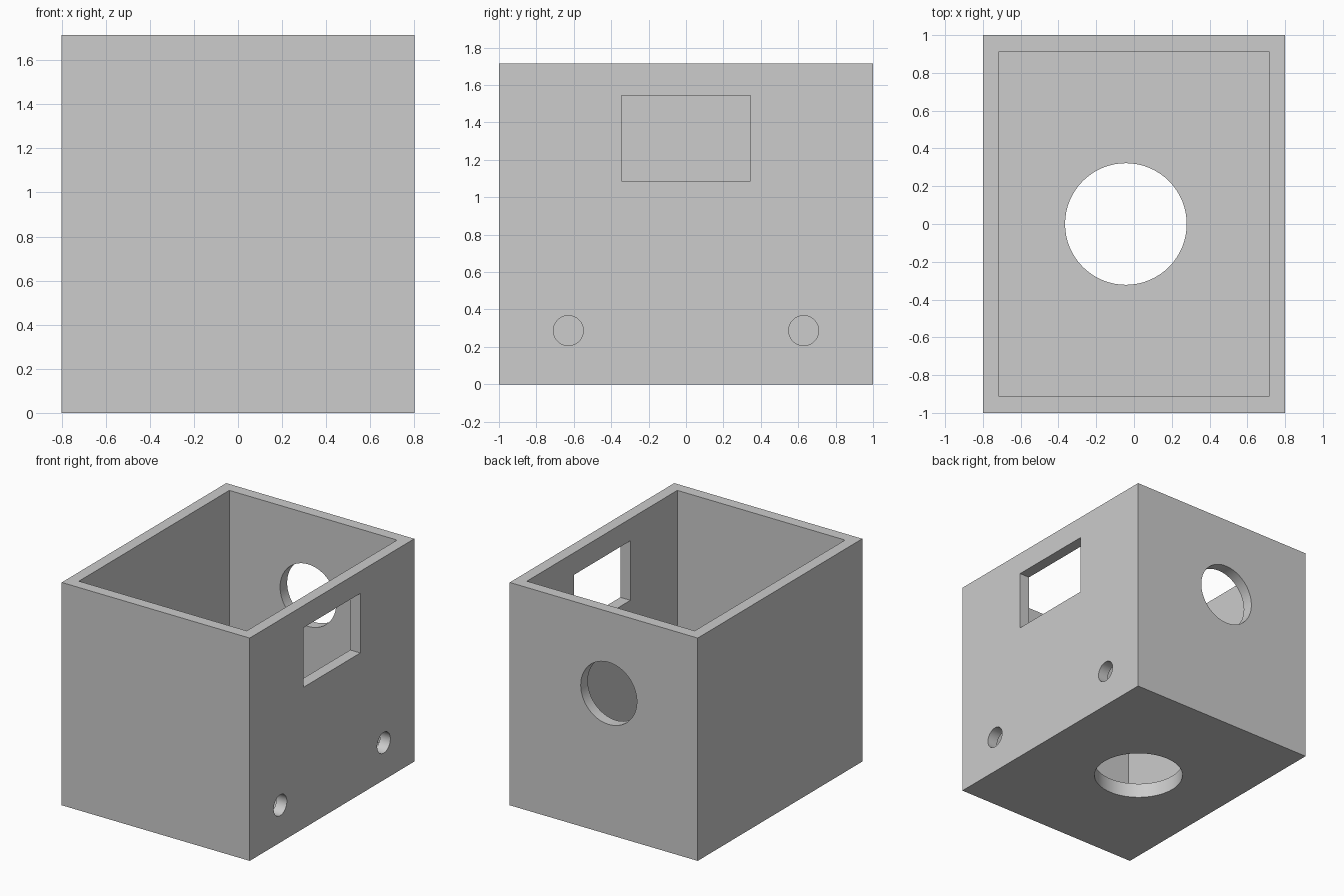
import bpy
import math

if "Cube" in bpy.data.objects:
    bpy.data.objects.remove(bpy.data.objects["Cube"], do_unlink=True)

# Overall sizes
WIDTH, DEPTH, HEIGHT = 1.6, 2.0, 1.714
WALL, FLOOR = 0.086, 0.114
HOLE_X = -0.043

grey = bpy.data.materials.new("plain_grey")
grey.use_nodes = True
colour = (0.604, 0.604, 0.604, 1.0)
grey.diffuse_color = colour
grey.node_tree.nodes["Principled BSDF"].inputs["Base Color"].default_value = colour


def block(name, size, centre):
    bpy.ops.mesh.primitive_cube_add(size=1, location=centre)
    ob = bpy.context.object
    ob.name = name
    ob.scale = size
    bpy.ops.object.transform_apply(location=True, rotation=False, scale=True)
    ob.data.materials.append(grey)
    return ob


def drill(name, radius, length, centre, rotation=(0, 0, 0)):
    bpy.ops.mesh.primitive_cylinder_add(vertices=64, radius=radius, depth=length,
                                        location=centre, rotation=rotation)
    ob = bpy.context.object
    ob.name = name
    ob.data.materials.append(grey)
    return ob


# Solid body of the open box
box = block("open_box", (WIDTH, DEPTH, HEIGHT), (0, 0, HEIGHT / 2))

# Cavity, open at the top
cutters = [block("cavity_cutter", (WIDTH - 2 * WALL, DEPTH - 2 * WALL, HEIGHT),
                 (0, 0, FLOOR + HEIGHT / 2))]

# Rectangular window and two small round holes in the +x wall
side_x = (WIDTH - WALL) / 2
cutters.append(block("window_cutter", (0.3, 0.688, 0.458), (side_x, 0, 1.315)))
for side in (-1, 1):
    cutters.append(drill("small_hole_cutter", 0.08, 0.3, (side_x, side * 0.629, 0.287),
                         (0, math.pi / 2, 0)))

# Round holes in the back wall and the floor
cutters.append(drill("back_hole_cutter", 0.239, 0.4, (HOLE_X, (DEPTH - WALL) / 2, 1.086),
                     (math.pi / 2, 0, 0)))
cutters.append(drill("floor_hole_cutter", 0.322, 0.5, (HOLE_X, 0, FLOOR / 2)))

# Cut each opening, then discard its cutter
for cutter in cutters:
    bpy.ops.object.select_all(action="DESELECT")
    box.select_set(True)
    bpy.context.view_layer.objects.active = box
    mod = box.modifiers.new("cut", "BOOLEAN")
    mod.operation = "DIFFERENCE"
    mod.solver = "EXACT"
    mod.object = cutter
    bpy.ops.object.modifier_apply(modifier=mod.name)
    bpy.data.objects.remove(cutter, do_unlink=True)

# Smooth the round holes, keep the box edges sharp
bpy.ops.object.shade_smooth_by_angle(angle=math.radians(30))
